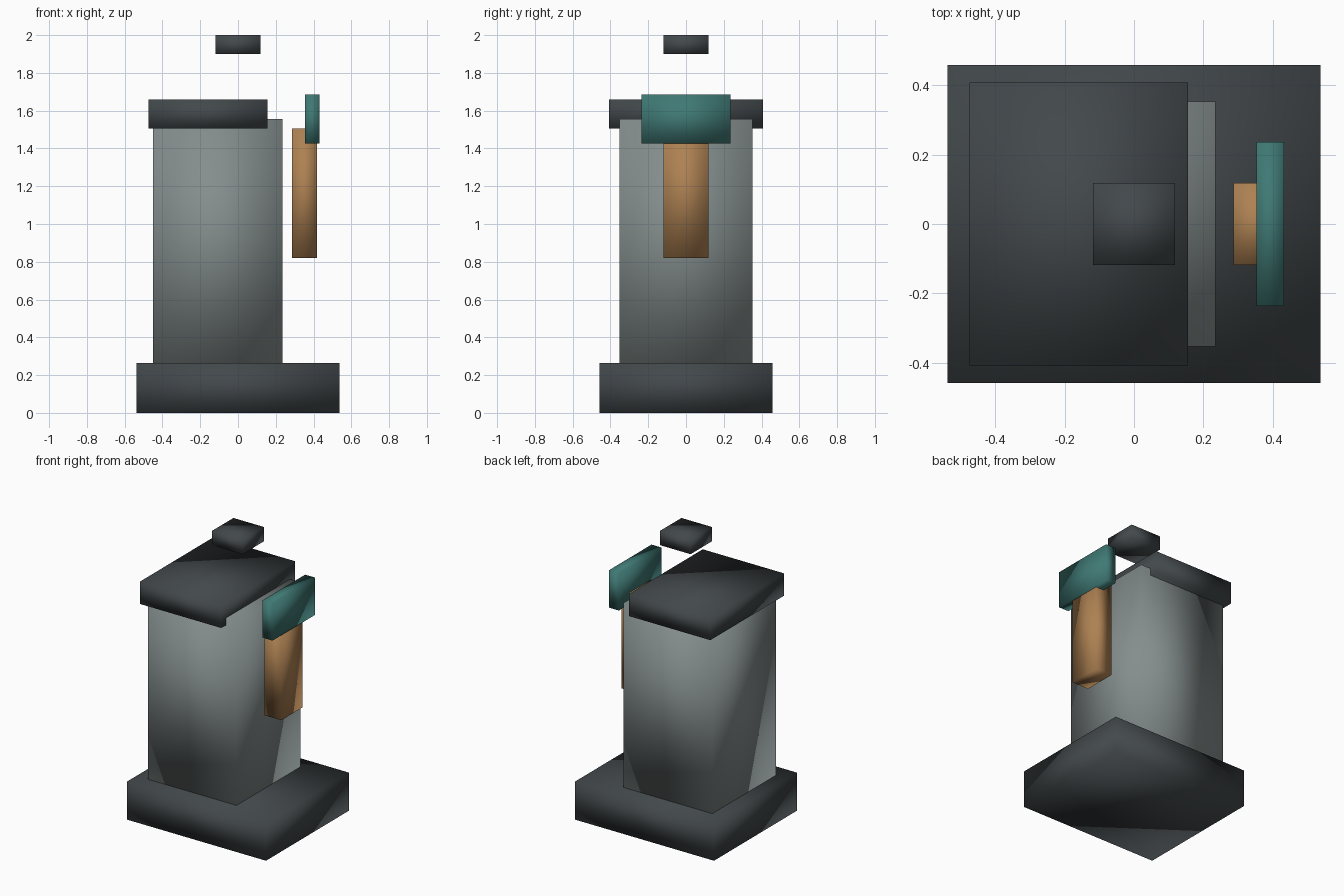
import bpy

if "Cube" in bpy.data.objects:
    bpy.data.objects.remove(bpy.data.objects["Cube"])

def material(name, rgb):
    m = bpy.data.materials.new(name)
    m.diffuse_color = (*rgb, 1)
    m.use_nodes = True
    m.node_tree.nodes["Principled BSDF"].inputs["Base Color"].default_value = m.diffuse_color
    return m

dark = material("dark_slate", (0.055, 0.065, 0.07))
grey = material("stone_grey", (0.23, 0.27, 0.265))
wood = material("tan", (0.42, 0.22, 0.085))
teal = material("teal", (0.05, 0.19, 0.175))

def box(name, x, half_y, z, mat):
    """Smooth-shaded box spanning x and z ranges, symmetric in y."""
    bpy.ops.mesh.primitive_cube_add(
        size=1, location=((x[0] + x[1]) / 2, 0, (z[0] + z[1]) / 2))
    ob = bpy.context.object
    ob.name = name
    ob.scale = (x[1] - x[0], 2 * half_y, z[1] - z[0])
    bpy.ops.object.transform_apply(location=False, rotation=False, scale=True)
    ob.data.materials.append(mat)
    bpy.ops.object.shade_smooth()
    return ob

# Plinth and main column
box("base", (-0.538, 0.538), 0.459, (0, 0.265), dark)
box("body", (-0.45, 0.235), 0.353, (0.265, 1.555), grey)
# Cap slab, offset to the left over the column
box("cap", (-0.474, 0.156), 0.408, (1.505, 1.66), dark)
# Side panel and the sign plate at its top
box("side_panel", (0.287, 0.418), 0.118, (0.82, 1.505), wood)
box("side_plate", (0.354, 0.432), 0.236, (1.425, 1.685), teal)
# Floating block above
box("top_block", (-0.118, 0.118), 0.118, (1.90, 2.0), dark)
